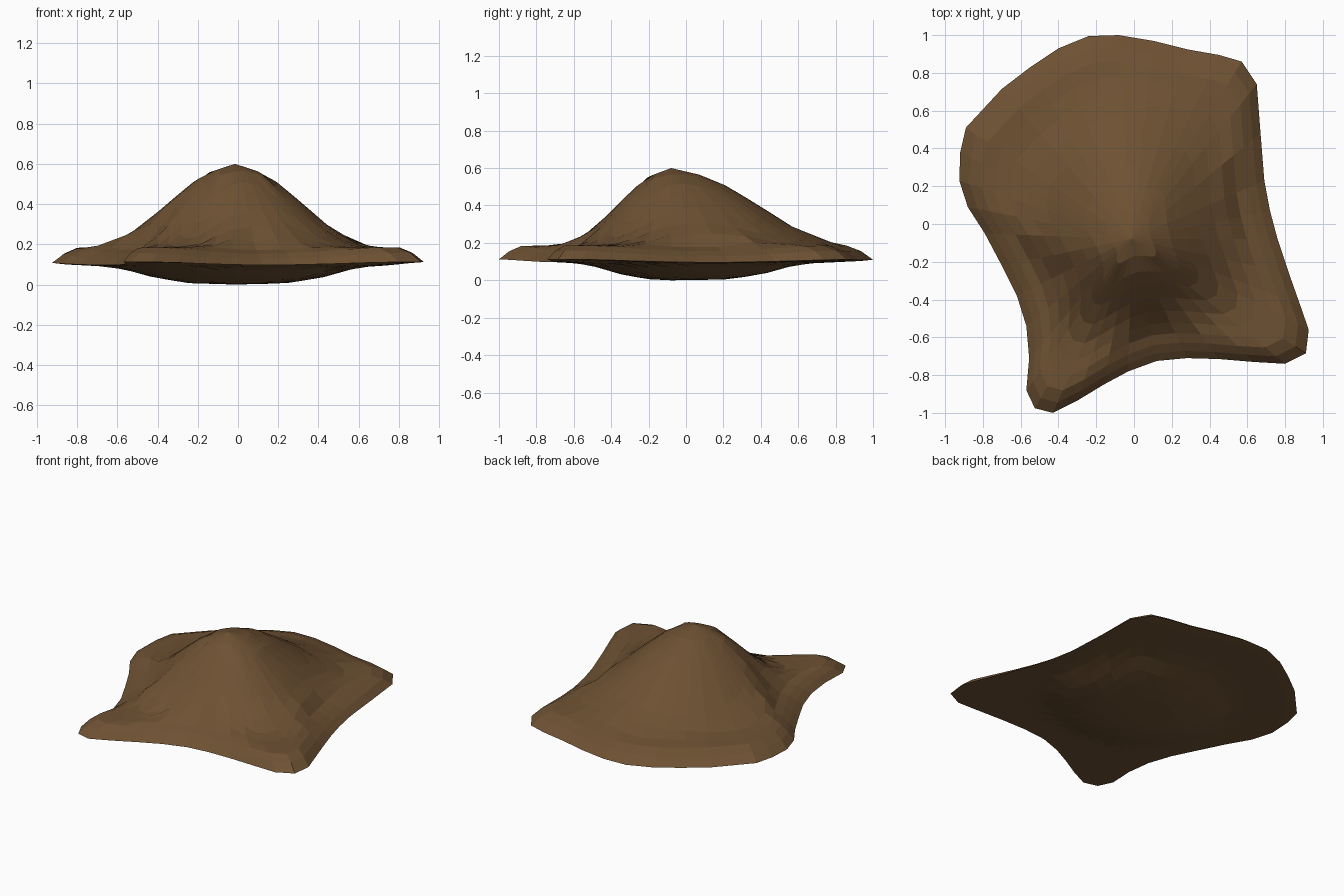
import bpy, bmesh, math

if "Cube" in bpy.data.objects:
    bpy.data.objects.remove(bpy.data.objects["Cube"])

# Plan outline of the mound, clockwise from the back
OUTLINE = [(-.08, 1), (.1, .97), (.28, .925), (.45, .895), (.57, .86), (.65, .74),
           (.67, .48), (.69, .23), (.72, .07), (.76, -.08), (.82, -.26), (.88, -.43),
           (.925, -.56), (.91, -.685), (.8, -.74), (.63, -.73), (.45, -.715),
           (.28, -.71), (.12, -.725), (-.03, -.78), (-.16, -.85), (-.3, -.935),
           (-.43, -1), (-.525, -.975), (-.57, -.88), (-.555, -.71), (-.57, -.54),
           (-.62, -.38), (-.7, -.22), (-.79, -.05), (-.88, .09), (-.925, .23),
           (-.92, .38), (-.89, .51), (-.7, .715), (-.55, .83), (-.4, .93), (-.24, .995)]
PEAK = (-.015, -.08)
RINGS = [.14, .27, .38, .49, .6, .7, .79, .87, .94]

# Height curves: hill by distance, lip by distance from the rim, belly underneath
HILL = [(0, .6), (.26, .548), (.53, .41), (.76, .285), (1, .203), (1.2, .185), (9, .18)]
LIP = [(0, 0), (.07, .05), (.17, .085), (.4, .35), (9, 9)]
BELLY = [(0, 0), (.4, .006), (.7, .035), (1, .085), (1.1, .09), (1.8, .11), (9, .11)]


def curve(pts, s):
    for (a, u), (b, v) in zip(pts, pts[1:]):
        if s <= b:
            return u + (v - u) * (s - a) / (b - a)
    return pts[-1][1]


def oval(x, y, cx, cy, sx, front, back):
    dy = y - cy
    return math.hypot((x - cx) / sx, dy / (back if dy > 0 else front))


def top_z(x, y, edge_dist, rim):
    hill = curve(HILL, oval(x, y, *PEAK, .62, .53, .86))
    return min(hill, rim + curve(LIP, edge_dist))


def bottom_z(x, y, edge_dist, rim):
    return min(rim, curve(BELLY, oval(x, y, 0, 0, .6, .52, .6)))


def rim_z(p):
    return min(.112, .06 + .05 * math.hypot(p[0], p[1]))


bm = bmesh.new()
rim = [bm.verts.new((x, y, rim_z((x, y)))) for x, y in OUTLINE]
n = len(rim)


# Fill one side of the mound with rings running from the centre to the rim
def skin(height, centre_z):
    centre = bm.verts.new((*PEAK, centre_z))
    loops = []
    for t in RINGS:
        loop = []
        for px, py in OUTLINE:
            dx, dy = px - PEAK[0], py - PEAK[1]
            x, y = PEAK[0] + dx * t, PEAK[1] + dy * t
            z = height(x, y, math.hypot(dx, dy) * (1 - t), rim_z((px, py)))
            loop.append(bm.verts.new((x, y, z)))
        loops.append(loop)
    loops.append(rim)
    for i in range(n):
        j = (i + 1) % n
        bm.faces.new((centre, loops[0][i], loops[0][j]))
        for a, b in zip(loops, loops[1:]):
            bm.faces.new((a[i], b[i], b[j], a[j]))


skin(top_z, .6)
skin(bottom_z, 0)
bmesh.ops.recalc_face_normals(bm, faces=bm.faces)

mesh = bpy.data.meshes.new("dirt_mound")
bm.to_mesh(mesh)
bm.free()
soil = bpy.data.materials.new("brown soil")
soil.diffuse_color = (.155, .083, .033, 1)
soil.use_nodes = True
soil.node_tree.nodes["Principled BSDF"].inputs["Base Color"].default_value = soil.diffuse_color
mesh.materials.append(soil)
bpy.context.collection.objects.link(bpy.data.objects.new("dirt_mound", mesh))
